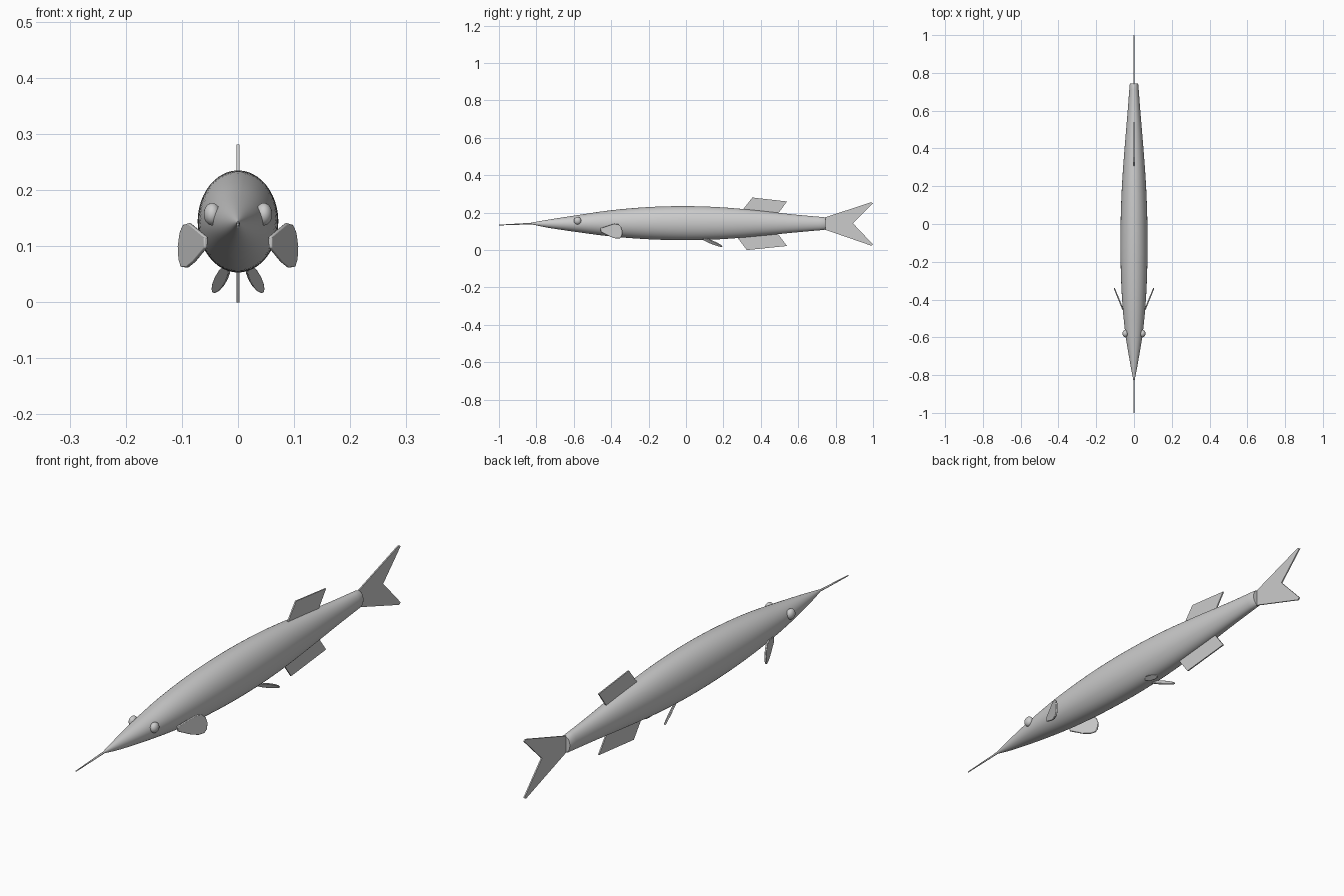
import bpy, bmesh, math
from mathutils import Vector

cube = bpy.data.objects.get("Cube")
if cube:
    bpy.data.objects.remove(cube, do_unlink=True)

GREY = (0.6, 0.6, 0.6, 1)
mat = bpy.data.materials.new("plain grey")
mat.use_nodes = True
mat.diffuse_color = GREY
mat.node_tree.nodes["Principled BSDF"].inputs["Base Color"].default_value = GREY


def finish(name, bm, angle=35):
    bmesh.ops.recalc_face_normals(bm, faces=bm.faces)
    mesh = bpy.data.meshes.new(name)
    bm.to_mesh(mesh)
    bm.free()
    obj = bpy.data.objects.new(name, mesh)
    bpy.context.collection.objects.link(obj)
    mesh.materials.append(mat)
    bpy.ops.object.select_all(action='DESELECT')
    obj.select_set(True)
    bpy.context.view_layer.objects.active = obj
    bpy.ops.object.shade_smooth_by_angle(angle=math.radians(angle))
    return obj


def spline(points, steps):
    """Catmull-Rom samples through the points."""
    pts = [Vector(p) for p in points]
    pts = [2 * pts[0] - pts[1]] + pts + [2 * pts[-1] - pts[-2]]
    out = []
    for a, b, c, d in zip(pts, pts[1:], pts[2:], pts[3:]):
        for i in range(steps):
            t = i / steps
            out.append(0.5 * (2 * b + (c - a) * t + (2 * a - 5 * b + 4 * c - d) * t * t
                              + (3 * b - a - 3 * c + d) * t ** 3))
    return out + [pts[-2]]


def loft(name, stations, sides):
    """Elliptical rings along y; each station is y, bottom, top, half width."""
    bm = bmesh.new()
    rings = []
    for y, low, high, half in stations:
        angles = [math.tau * i / sides for i in range(sides)]
        rings.append([bm.verts.new((half * math.cos(a), y,
                                    (low + high) / 2 + (high - low) / 2 * math.sin(a)))
                      for a in angles])
    for r, s in zip(rings, rings[1:]):
        for i in range(sides):
            j = (i + 1) % sides
            bm.faces.new((r[i], r[j], s[j], s[i]))
    bm.faces.new(rings[0])
    bm.faces.new(rings[-1])
    return finish(name, bm)


def plate(name, outline, thickness, bevel=0):
    """Extrude a flat outline evenly to both sides of its plane."""
    bm = bmesh.new()
    face = bm.faces.new([bm.verts.new(p) for p in outline])
    face.normal_update()
    n = face.normal * thickness
    bmesh.ops.translate(bm, verts=bm.verts, vec=-n / 2)
    res = bmesh.ops.extrude_face_region(bm, geom=[face], use_keep_orig=True)
    bmesh.ops.translate(bm, vec=n, verts=[v for v in res["geom"]
                                          if isinstance(v, bmesh.types.BMVert)])
    obj = finish(name, bm)
    if bevel:
        mod = obj.modifiers.new("soft edge", 'BEVEL')
        mod.width, mod.segments = bevel, 2
    return obj


# Body and needle snout
body = [(-0.83, 0.139, 0.146, 0.003), (-0.74, 0.120, 0.162, 0.020),
        (-0.58, 0.096, 0.187, 0.046), (-0.40, 0.073, 0.213, 0.063),
        (-0.20, 0.058, 0.230, 0.071), (0.0, 0.053, 0.235, 0.071),
        (0.20, 0.059, 0.228, 0.064), (0.40, 0.076, 0.210, 0.050),
        (0.58, 0.094, 0.190, 0.035), (0.738, 0.108, 0.176, 0.023)]
loft("body", spline(body, 6) + [Vector((0.745, 0.111, 0.173, 0.020))], 48)
loft("snout", [(-1.0, 0.132, 0.136, 0.002), (-0.81, 0.138, 0.147, 0.004)], 12)

# Upright fins on the centre line
upright = {
    "tail_fin": [(0.735, 0.112), (0.735, 0.172), (0.99, 0.256), (1.0, 0.25),
                 (0.892, 0.144), (1.0, 0.03), (0.99, 0.024)],
    "dorsal_fin": [(0.29, 0.195), (0.305, 0.218), (0.355, 0.281), (0.54, 0.26), (0.485, 0.185)],
    "anal_fin": [(0.26, 0.09), (0.275, 0.067), (0.325, 0.0), (0.54, 0.022), (0.485, 0.095)],
}
for name, outline in upright.items():
    plate(name, [(0, y, z) for y, z in outline], 0.005)

# Paired fins and eyes
pectoral = [(-0.456, 0.117), (-0.455, 0.097), (-0.405, 0.072), (-0.375, 0.062),
            (-0.352, 0.063), (-0.342, 0.076), (-0.339, 0.1), (-0.347, 0.124),
            (-0.361, 0.138), (-0.385, 0.141)]
root, tip = Vector((0.016, 0.08, 0.066)), Vector((0.044, 0.195, 0.019))
across = Vector((0.007, 0.0, 0.009))
for side, s in (("left", 1), ("right", -1)):
    plate(side + "_pectoral_fin",
          [(s * (0.057 + 0.41 * (y + 0.456)), y, z) for y, z in pectoral], 0.007, 0.002)

    leaf = []
    for i in range(14):
        a = math.tau * i / 14
        p = root.lerp(tip, 0.5 - 0.5 * math.cos(a)) + across * math.sin(a)
        leaf.append((s * p.x, p.y, p.z))
    plate(side + "_pelvic_fin", leaf, 0.006, 0.0015)

    bm = bmesh.new()
    bmesh.ops.create_uvsphere(bm, u_segments=24, v_segments=14, radius=0.02)
    bmesh.ops.scale(bm, verts=bm.verts, vec=(0.75, 1, 1))
    bmesh.ops.translate(bm, verts=bm.verts, vec=(s * 0.046, -0.58, 0.157))
    finish(side + "_eye", bm)
